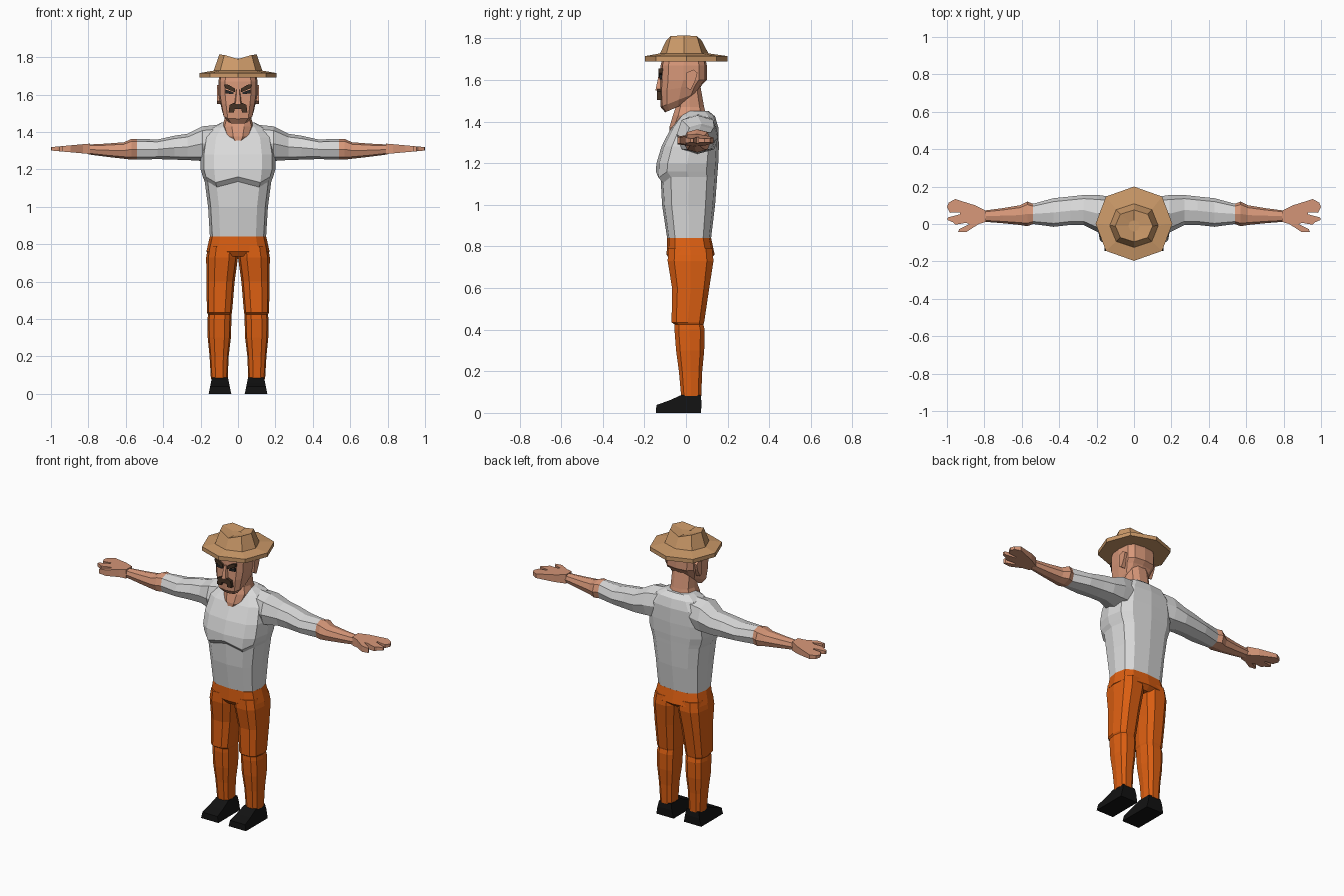
import bpy, bmesh, math


def material(name, r, g, b):
    m = bpy.data.materials.new(name)
    m.diffuse_color = (r, g, b, 1)
    return m


SKIN = material("skin", 0.68, 0.31, 0.19)
SHIRT = material("shirt_white", 0.70, 0.70, 0.70)
TROUSER = material("trouser_orange", 0.72, 0.115, 0.006)
STRAW = material("straw_tan", 0.60, 0.32, 0.14)
BLACK = material("shoe_black", 0.006, 0.006, 0.006)
HAIR = material("hair_brown", 0.06, 0.032, 0.018)
EYE = material("eye_dark", 0.02, 0.02, 0.02)


def finish(name, bm, mat):
    bmesh.ops.recalc_face_normals(bm, faces=bm.faces)
    me = bpy.data.meshes.new(name)
    bm.to_mesh(me)
    bm.free()
    me.materials.append(mat)
    ob = bpy.data.objects.new(name, me)
    bpy.context.collection.objects.link(ob)
    return ob


def section(a0, a1, b0, b1, n, e):
    """Rounded-box outline filling a0..a1 by b0..b1."""
    pts = []
    for i in range(n):
        t = 2 * math.pi * i / n
        c, s = math.cos(t), math.sin(t)
        c = math.copysign(abs(c) ** e, c) if abs(c) > 1e-6 else 0
        s = math.copysign(abs(s) ** e, s) if abs(s) > 1e-6 else 0
        pts.append(((a0 + a1) / 2 + c * (a1 - a0) / 2, (b0 + b1) / 2 + s * (b1 - b0) / 2))
    return pts


def loft(name, rings, mat):
    bm = bmesh.new()
    vs = [[bm.verts.new(p) for p in r] for r in rings]
    n = len(vs[0])
    for lo, hi in zip(vs, vs[1:]):
        for i in range(n):
            j = (i + 1) % n
            bm.faces.new((lo[i], lo[j], hi[j], hi[i]))
    bm.faces.new(vs[0][::-1])
    bm.faces.new(vs[-1])
    return finish(name, bm, mat)


def upright(name, rows, mat, n=12, e=0.7, lift=lambda k, x, y: 0):
    """Rows of (z, x0, x1, y_front, y_back), stacked upward."""
    rings = []
    for k, (z, x0, x1, y0, y1) in enumerate(rows):
        rings.append([(x, y, z + lift(k, x, y)) for x, y in section(x0, x1, y0, y1, n, e)])
    return loft(name, rings, mat)


def sideways(name, rows, mat, s, n=8, e=0.8):
    """Rows of (x, y_front, y_back, z_low, z_high), running outward."""
    return loft(name, [[(s * r[0], y, z) for y, z in section(*r[1:], n, e)] for r in rows], mat)


def plate(name, outline, y0, y1, mat):
    """Outline in x, z pushed from y0 to y1."""
    return loft(name, [[(x, y, z) for x, z in outline] for y in (y0, y1)], mat)


# Shirt body, with the chest hanging over the belly
upright("shirt_body", [
    (0.835, -0.15, 0.15, -0.09, 0.12), (1.00, -0.16, 0.16, -0.115, 0.14),
    (1.135, -0.178, 0.178, -0.122, 0.15), (1.16, -0.188, 0.188, -0.145, 0.152),
    (1.20, -0.20, 0.20, -0.142, 0.155), (1.28, -0.20, 0.20, -0.118, 0.158),
    (1.37, -0.185, 0.185, -0.072, 0.156), (1.425, -0.14, 0.14, -0.03, 0.14),
    (1.45, -0.09, 0.09, 0.0, 0.11)], SHIRT, 12, 0.65,
    lambda k, x, y: -0.03 if k in (2, 3) and y < -0.05 and 0.05 < abs(x) < 0.15 else 0)

# Neck, showing through the open collar
upright("neck", [
    (1.345, -0.03, 0.03, -0.082, 0.04), (1.375, -0.065, 0.065, -0.082, 0.06),
    (1.43, -0.085, 0.085, -0.066, 0.10), (1.47, -0.072, 0.072, -0.052, 0.09),
    (1.58, -0.07, 0.07, -0.05, 0.07)], SKIN, 10, 0.8)

# Head, with the jaw rising towards the back
JAW = [0.45, 0.40, 0.15, 0, 0, 0]
upright("head", [
    (1.44, -0.058, 0.058, -0.10, 0.02), (1.475, -0.083, 0.083, -0.122, 0.055),
    (1.55, -0.097, 0.097, -0.126, 0.078), (1.60, -0.104, 0.104, -0.124, 0.10),
    (1.67, -0.105, 0.105, -0.122, 0.10), (1.72, -0.095, 0.095, -0.11, 0.09)],
    SKIN, 12, 0.6, lambda k, x, y: JAW[k] * (y + 0.11))

# Nose wedge
loft("nose", [
    [(-0.022, -0.115, 1.545), (0.022, -0.115, 1.545), (0.013, -0.147, 1.55), (-0.013, -0.147, 1.55)],
    [(-0.01, -0.115, 1.63), (0.01, -0.115, 1.63), (0.007, -0.13, 1.63), (-0.007, -0.13, 1.63)]], SKIN)

# Moustache
plate("moustache", [(-0.05, 1.505), (-0.022, 1.503), (-0.018, 1.522), (0.018, 1.522), (0.022, 1.503),
                    (0.05, 1.505), (0.045, 1.545), (0.02, 1.556), (-0.02, 1.556), (-0.045, 1.545)],
      -0.11, -0.139, HAIR)

for s, side in ((-1, "left"), (1, "right")):
    # Brows, eyes and ears
    plate("brow_" + side, [(s * x, z) for x, z in
                           ((0.016, 1.612), (0.07, 1.635), (0.072, 1.655), (0.05, 1.652), (0.016, 1.632))],
          -0.10, -0.131, HAIR)
    plate("eye_" + side, [(s * x, z) for x, z in
                          ((0.024, 1.602), (0.066, 1.606), (0.066, 1.626), (0.024, 1.612))],
          -0.10, -0.1265, EYE)
    loft("ear_" + side, [[(s * x, y, z) for y, z in
                          ((0.0, 1.565), (0.022, 1.55), (0.046, 1.60), (0.055, 1.635),
                           (0.035, 1.65), (0.002, 1.635))] for x in (0.085, 0.113)], SKIN)

    # Sleeve from the shoulder to the elbow
    sideways("sleeve_" + side, [
        (0.09, -0.02, 0.14, 1.25, 1.44), (0.19, -0.045, 0.155, 1.245, 1.43),
        (0.27, -0.005, 0.155, 1.25, 1.39), (0.34, -0.005, 0.147, 1.252, 1.38),
        (0.43, -0.015, 0.138, 1.255, 1.36), (0.54, 0.0, 0.108, 1.252, 1.363)], SHIRT, s)

    # Bare forearm
    sideways("forearm_" + side, [
        (0.54, 0.0, 0.108, 1.252, 1.363), (0.57, -0.012, 0.12, 1.252, 1.363),
        (0.61, -0.005, 0.10, 1.257, 1.345), (0.70, 0.004, 0.085, 1.267, 1.338),
        (0.80, 0.012, 0.072, 1.28, 1.333)], SKIN, s)

    # Flat hand with spread fingers, thinning towards the tips
    hand = [(0.79, 0.012), (0.83, 0.0), (0.895, -0.042), (0.94, -0.042), (0.935, -0.028), (0.88, 0.0),
            (0.90, 0.006), (0.955, -0.004), (0.965, 0.008), (0.998, 0.022), (0.995, 0.035),
            (0.93, 0.052), (0.93, 0.062), (0.985, 0.06), (1.0, 0.09), (0.99, 0.115),
            (0.955, 0.133), (0.85, 0.10), (0.79, 0.07)]
    loft("hand_" + side, [[(s * x, y, 1.31 + up * (0.028 - 0.09 * (x - 0.79))) for x, y in hand]
                          for up in (-1, 1)], SKIN)

    # Trouser leg with a fold at the knee
    upright("trouser_leg_" + side, [
        (z, *sorted((s * a, s * b)), f, r) for z, a, b, f, r in (
            (0.08, 0.055, 0.145, -0.025, 0.075), (0.20, 0.05, 0.152, -0.036, 0.08),
            (0.30, 0.038, 0.162, -0.05, 0.09), (0.40, 0.035, 0.163, -0.058, 0.092),
            (0.425, 0.035, 0.160, -0.057, 0.086), (0.435, 0.032, 0.166, -0.072, 0.09),
            (0.60, 0.018, 0.169, -0.07, 0.115), (0.73, 0.0, 0.17, -0.092, 0.136),
            (0.79, 0.0, 0.16, -0.09, 0.13))], TROUSER, 10, 0.7)

    # Shoe: a side profile with a narrower top
    shoe = [[], []]
    for y, z in ((0.072, 0.0), (0.075, 0.05), (0.07, 0.087), (-0.02, 0.087),
                 (-0.08, 0.06), (-0.142, 0.038), (-0.145, 0.0)):
        taper = 0.018 * z / 0.087
        shoe[0].append((s * (0.036 + taper), y, z))
        shoe[1].append((s * (0.157 - taper), y, z))
    loft("shoe_" + side, shoe, BLACK)

# Trouser seat
upright("trouser_seat", [
    (0.735, -0.12, 0.12, -0.075, 0.11), (0.76, -0.169, 0.169, -0.093, 0.138),
    (0.84, -0.151, 0.151, -0.091, 0.121)], TROUSER, 12, 0.65)

# Hat: eight-sided brim and a crown creased from front to back
upright("hat", [
    (1.69, -0.205, 0.205, -0.197, 0.20), (1.715, -0.205, 0.205, -0.197, 0.20),
    (1.728, -0.13, 0.13, -0.125, 0.108), (1.79, -0.10, 0.10, -0.095, 0.075),
    (1.785, -0.03, 0.03, -0.04, 0.02)], STRAW, 8, 0.9,
    lambda k, x, y: 0.30 * min(abs(x), 0.08) if k > 2 else 0)
